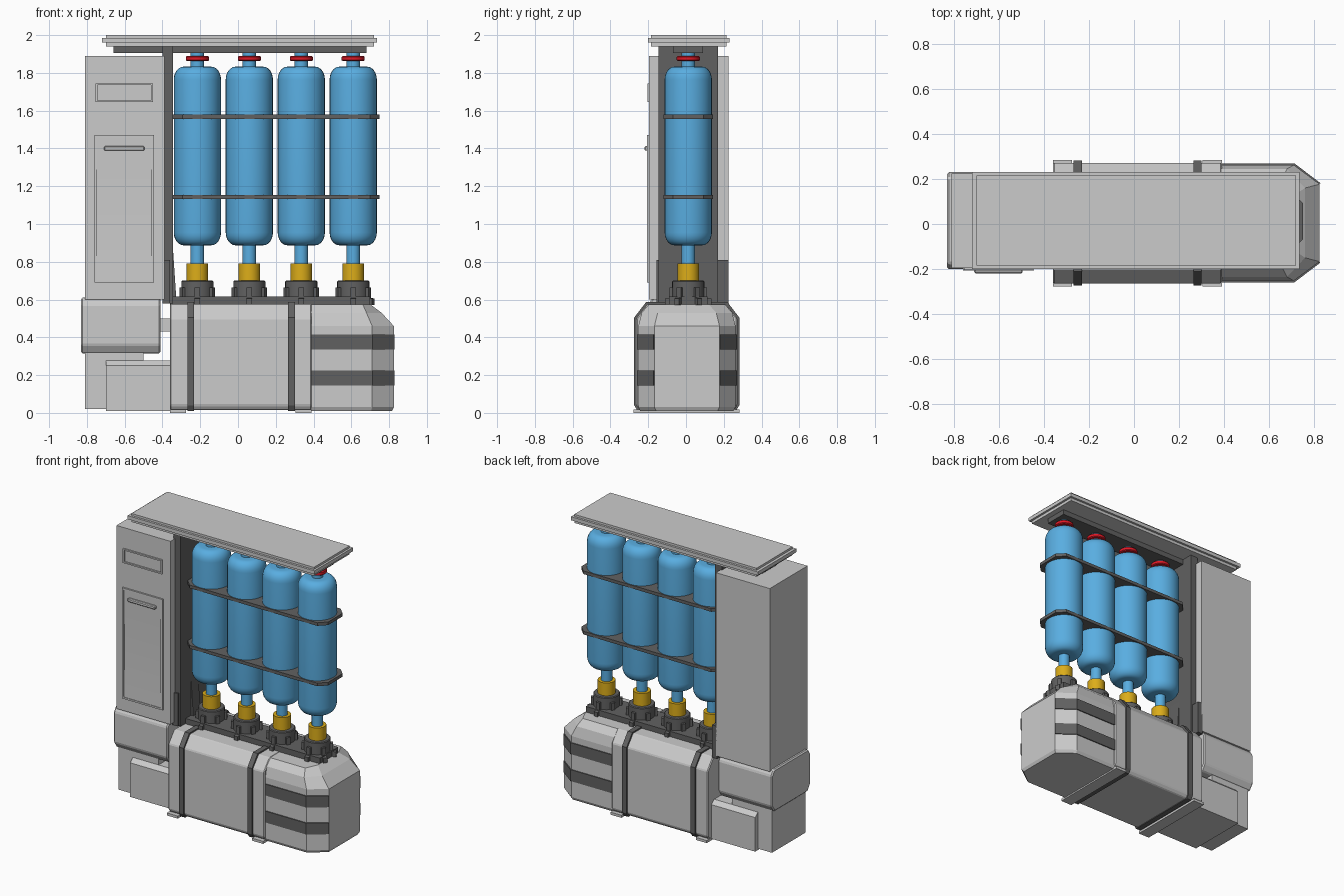
import bpy, bmesh, math

if "Cube" in bpy.data.objects:
    bpy.data.objects.remove(bpy.data.objects["Cube"])

CY = 0.012                      # depth centre line of the bottles
BOTTLES = [-0.215, 0.06, 0.335, 0.61]


def material(name, col):
    m = bpy.data.materials.new(name)
    m.diffuse_color = (*col, 1)
    m.use_nodes = True
    m.node_tree.nodes["Principled BSDF"].inputs["Base Color"].default_value = m.diffuse_color
    return m


BLUE = material("blue", (0.10, 0.42, 0.75))
GOLD = material("gold", (0.72, 0.42, 0.01))
RED = material("red", (0.75, 0.01, 0.02))
DARK = material("dark_grey", (0.12, 0.12, 0.12))


def finish(name, bm, mat=None, smooth=False, bevel=0):
    bmesh.ops.recalc_face_normals(bm, faces=bm.faces)
    me = bpy.data.meshes.new(name)
    bm.to_mesh(me)
    bm.free()
    ob = bpy.data.objects.new(name, me)
    bpy.context.collection.objects.link(ob)
    if mat:
        me.materials.append(mat)
    if bevel:
        b = ob.modifiers.new("bevel", 'BEVEL')
        b.width, b.segments = bevel, 1
    if smooth:
        bpy.ops.object.select_all(action='DESELECT')
        ob.select_set(True)
        bpy.context.view_layer.objects.active = ob
        bpy.ops.object.shade_smooth_by_angle(angle=math.radians(35))
    return ob


def loft(name, rings, **kw):
    bm = bmesh.new()
    vs = [[bm.verts.new(p) for p in r] for r in rings]
    n = len(vs[0])
    for a, b in zip(vs, vs[1:]):
        for i in range(n):
            bm.faces.new((a[i], a[(i + 1) % n], b[(i + 1) % n], b[i]))
    bm.faces.new(vs[0])
    bm.faces.new(vs[-1])
    return finish(name, bm, **kw)


def prism(name, pts, axis, lo, hi, **kw):
    put = {'x': lambda u, v, h: (h, u, v), 'y': lambda u, v, h: (u, h, v),
           'z': lambda u, v, h: (u, v, h)}[axis]
    return loft(name, [[put(u, v, h) for u, v in pts] for h in (lo, hi)], **kw)


def box(name, x0, x1, y0, y1, z0, z1, **kw):
    return prism(name, [(x0, y0), (x1, y0), (x1, y1), (x0, y1)], 'z', z0, z1, **kw)


def lathe(name, x, profile, n=32, **kw):
    rings = [[(x + r * math.cos(2 * math.pi * i / n), CY + r * math.sin(2 * math.pi * i / n), z)
              for i in range(n)] for r, z in profile]
    return loft(name, rings, smooth=True, **kw)


# Roof: stacked plates over a narrow header
box("roof_lower_plate", -0.70, 0.72, -0.185, 0.215, 1.94, 1.96)
box("roof_main_plate", -0.72, 0.735, -0.2, 0.23, 1.96, 1.985)
box("roof_top_plate", -0.70, 0.72, -0.185, 0.215, 1.985, 2.0)
box("roof_header", -0.66, 0.68, -0.07, 0.09, 1.905, 1.94, mat=DARK)

# Control cabinet and its rear post
box("cabinet", -0.81, -0.39, -0.195, 0.225, 0.60, 1.89)
box("cabinet_side_post", -0.40, -0.345, -0.145, 0.17, 0.58, 1.94, mat=DARK)
box("post_foot", -0.40, -0.36, -0.155, 0.225, 0.58, 0.81, mat=DARK)
prism("post_gusset", [(-0.345, 0.58), (-0.325, 0.58), (-0.345, 0.88)], 'y', -0.03, 0.05, mat=DARK)


def front_frame(name, x0, x1, z0, z1, w, y):
    for part, r in (("left", (x0, x0 + w, z0, z1)), ("right", (x1 - w, x1, z0, z1)),
                    ("bottom", (x0 + w, x1 - w, z0, z0 + w)), ("top", (x0 + w, x1 - w, z1 - w, z1))):
        box(f"{name}_{part}", r[0], r[1], y, -0.19, r[2], r[3])


# Door, display and handle on the cabinet front
front_frame("door_frame", -0.76, -0.445, 0.69, 1.47, 0.012, -0.207)
front_frame("display_frame", -0.755, -0.45, 1.645, 1.745, 0.01, -0.205)
prism("door_panel", [(-0.19, 0.70), (-0.203, 0.70), (-0.197, 0.9), (-0.197, 1.2), (-0.203, 1.46),
                     (-0.19, 1.46)], 'x', -0.748, -0.457, smooth=True)
box("door_handle", -0.71, -0.495, -0.219, -0.195, 1.388, 1.412, bevel=0.005)

# Cabinet plinth with chamfered edges, and lower supports
prism("cabinet_plinth", [(-0.17, 0.315), (-0.2, 0.36), (-0.2, 0.575), (-0.175, 0.61),
                         (0.205, 0.61), (0.23, 0.575), (0.23, 0.36), (0.2, 0.315)],
      'x', -0.83, -0.41, bevel=0.008)
box("lower_support", -0.81, -0.5, -0.17, 0.2, 0.02, 0.33)
prism("lower_cover", [(-0.2, 0.01), (-0.2, 0.25), (-0.17, 0.277), (0.2, 0.277), (0.23, 0.25), (0.23, 0.01)],
      'x', -0.70, -0.34)
box("plinth_connector", -0.42, -0.34, -0.12, 0.15, 0.43, 0.50)

# Central tank section and the straps around it


def tank_section(g):
    half = [(0.25 + g, 0.015 - g / 2), (0.268 + g, 0.04), (0.268 + g, 0.50 + g / 2), (0.205 + g, 0.577 + g)]
    return [(0.004 + y, z) for y, z in half] + [(0.004 - y, z) for y, z in reversed(half)]


prism("tank_middle", tank_section(0), 'x', -0.36, 0.39, bevel=0.006)
for i, x in enumerate((-0.25, 0.283)):
    prism(f"tank_strap_{i}", tank_section(0.01), 'x', x - 0.018, x + 0.018, mat=DARK)
for i, (x0, x1) in enumerate(((-0.36, -0.275), (0.305, 0.39))):
    box(f"tank_foot_{i}", x0, x1, -0.278, 0.284, 0, 0.018)

# Right tank end: plan outline lofted with sloped shoulders


def end_ring(z, xe, s, c):
    return [(0.36, 0.005 - s, z), (xe - c, 0.005 - s, z), (xe, 0.005 - s + 0.085, z),
            (xe, 0.005 + s - 0.085, z), (xe - c, 0.005 + s, z), (0.36, 0.005 + s, z)]


loft("tank_end", [end_ring(0.01, 0.815, 0.247, 0.11), end_ring(0.03, 0.825, 0.257, 0.115),
                  end_ring(0.46, 0.825, 0.257, 0.115), end_ring(0.53, 0.76, 0.24, 0.08),
                  end_ring(0.575, 0.70, 0.20, 0.04)])
for i, z in enumerate((0.145, 0.335)):
    for side, s in (("front", -1), ("back", 1)):
        pts = [(0.39, 0.25), (0.39, 0.264), (0.713, 0.264), (0.829, 0.176), (0.81, 0.165), (0.705, 0.25)]
        prism(f"end_band_{side}_{i}", [(x, 0.005 + s * y) for x, y in pts], 'z', z, z + 0.08, mat=DARK)

# Manifold plate carrying the bottle sockets
box("manifold_plate", -0.36, 0.70, -0.09, 0.115, 0.57, 0.615, mat=DARK)

# Bottles with sockets, collars, necks and valve discs
for i, x in enumerate(BOTTLES):
    lathe(f"socket_{i}", x, [(0.085, 0.57), (0.085, 0.695), (0.08, 0.70)], mat=DARK)
    lathe(f"collar_{i}", x, [(0.057, 0.695), (0.057, 0.79)], mat=GOLD)
    body = [(0.036, 0.78), (0.036, 0.887)]
    body += [(0.073 + 0.052 * math.sin(a), 0.955 - 0.068 * math.cos(a))
             for a in [k * math.pi / 12 for k in range(7)]]
    body += [(0.073 + 0.052 * math.cos(a), 1.765 + 0.068 * math.sin(a))
             for a in [k * math.pi / 12 for k in range(7)]]
    body += [(0.036, 1.833), (0.036, 1.91)]
    lathe(f"bottle_{i}", x, body, mat=BLUE)
    lathe(f"valve_disc_{i}", x, [(0.055, 1.862), (0.061, 1.867), (0.061, 1.885), (0.055, 1.89)], mat=RED)
    for k in range(6):
        lug = prism(f"socket_lug_{i}_{k}", [(0.06, 0.57), (0.122, 0.57), (0.122, 0.605), (0.10, 0.61),
                                            (0.10, 0.665), (0.06, 0.665)], 'y', -0.014, 0.014, mat=DARK)
        lug.location = (x, CY, 0)
        lug.rotation_euler.z = math.pi / 6 + k * math.pi / 3

# Bottle retaining plates
for i, z in enumerate((1.132, 1.557)):
    x0, x1, h, c = -0.345, 0.75, 0.13, 0.05
    prism(f"bottle_clamp_{i}", [(x0 + c, CY - h), (x1 - c, CY - h), (x1, CY - h + c), (x1, CY + h - c),
                                (x1 - c, CY + h), (x0 + c, CY + h), (x0, CY + h - c), (x0, CY - h + c)],
          'z', z, z + 0.022, mat=DARK)
